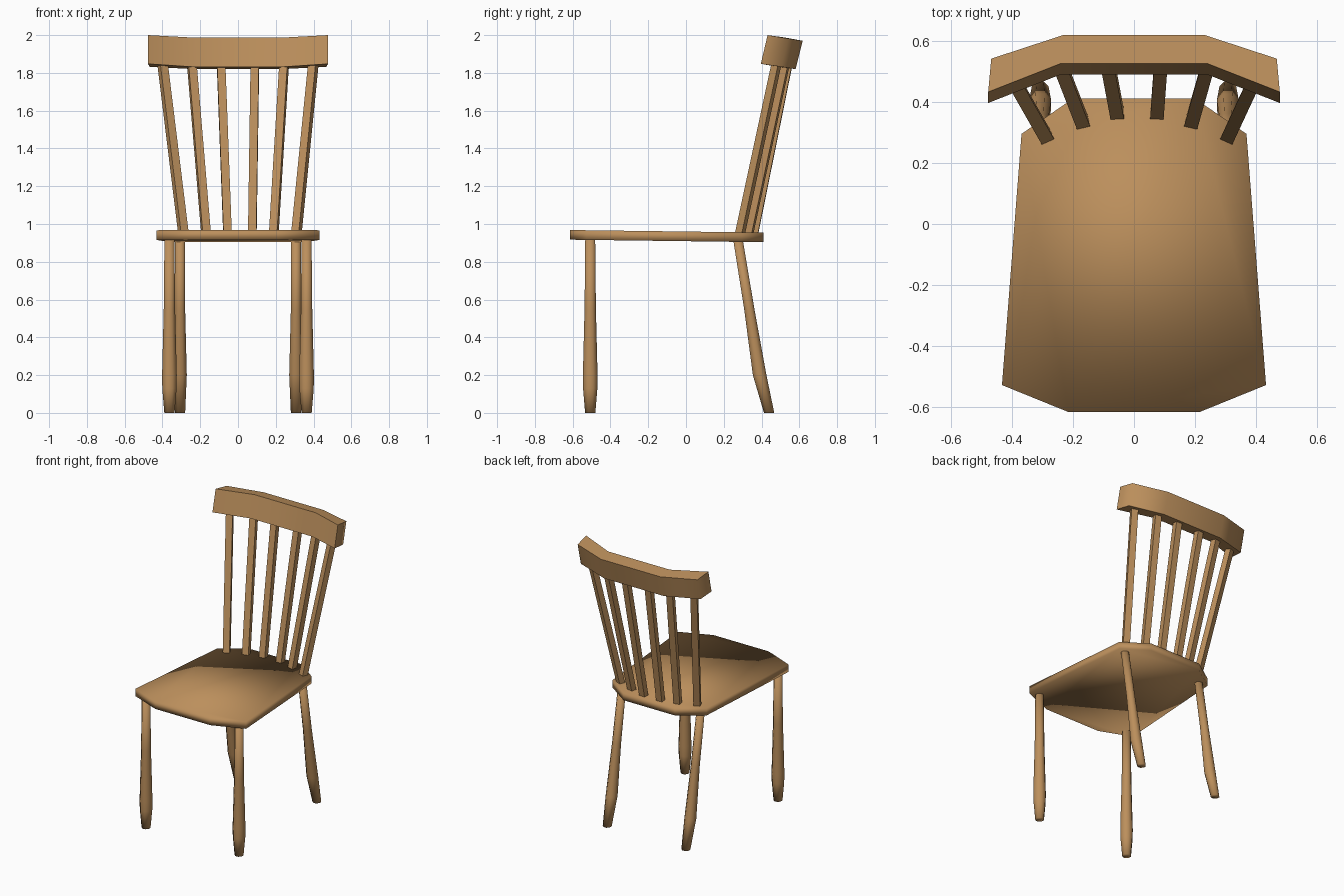
import bpy, bmesh
from math import cos, sin, pi, radians

if "Cube" in bpy.data.objects:
    bpy.data.objects.remove(bpy.data.objects["Cube"])

wood = bpy.data.materials.new("warm wood")
wood.diffuse_color = (0.50, 0.275, 0.107, 1)
wood.use_nodes = True
wood.node_tree.nodes["Principled BSDF"].inputs["Base Color"].default_value = wood.diffuse_color


def loft(name, rings, smooth=True):
    """Skin a closed solid through rings that share a vertex count."""
    bm = bmesh.new()
    loops = [[bm.verts.new(p) for p in ring] for ring in rings]
    n = len(loops[0])
    for a, b in zip(loops, loops[1:]):
        for i in range(n):
            j = (i + 1) % n
            bm.faces.new((a[i], a[j], b[j], b[i]))
    bm.faces.new(loops[0][::-1])
    bm.faces.new(loops[-1])
    bmesh.ops.recalc_face_normals(bm, faces=bm.faces)
    for f in bm.faces:
        f.smooth = smooth
    mesh = bpy.data.meshes.new(name)
    bm.to_mesh(mesh)
    bm.free()
    mesh.materials.append(wood)
    ob = bpy.data.objects.new(name, mesh)
    bpy.context.collection.objects.link(ob)
    return ob


# Seat: tapered eight-sided board, tilted slightly to the back
half = [(0.215, -0.615), (0.432, -0.527), (0.368, 0.295), (0.20, 0.41)]
outline = half + [(-x, y) for x, y in reversed(half)]
tilt = lambda y: -0.013 * (y + 0.615)
loft("seat", [[(x, y, z + tilt(y)) for x, y in outline] for z in (0.917, 0.968)])

# Legs: octagonal turned posts; sections are (z, y, radius)
front = [(0, -0.507, 0.028), (0.13, -0.507, 0.039), (0.20, -0.507, 0.040),
         (0.55, -0.507, 0.031), (0.93, -0.507, 0.027)]
back = [(0, 0.44, 0.028), (0.20, 0.39, 0.037),
        (0.55, 0.335, 0.028), (0.93, 0.273, 0.026)]


def leg(name, x, sections):
    rings = []
    for z, y, r in sections:
        ring = [pi / 8 + k * pi / 4 for k in range(8)]
        rings.append([(x + 1.05 * r * cos(a), y + 1.05 * r * sin(a), z) for a in ring])
    loft(name, rings)


for side, label in ((-1, "left"), (1, "right")):
    leg("front_leg_" + label, side * 0.363, front)
    leg("back_leg_" + label, side * 0.307, back)

# Back spindles: (bottom x, bottom y, top x, top y, turn in degrees)
spindles = [(0.066, 0.364, 0.089, 0.54, 3), (0.18, 0.335, 0.243, 0.522, 13),
            (0.30, 0.288, 0.397, 0.475, 24)]
w, d = 0.022, 0.020
for side, label in ((-1, "left"), (1, "right")):
    for i, (bx, by, tx, ty, turn) in enumerate(spindles):
        a = radians(-side * turn)
        rings = []
        for t in (-0.03, 1.04):  # ends sink into the seat and the rail
            x = side * (bx + (tx - bx) * t) + 0.01 * (1 - t)
            y = by + (ty - by) * t
            z = 0.96 + 0.87 * t
            rings.append([(x + u * cos(a) - v * sin(a), y + u * sin(a) + v * cos(a), z)
                          for u, v in ((-w, -d), (w, -d), (w, d), (-w, d))])
        loft(f"spindle_{label}_{i + 1}", rings, smooth=False)

# Crest rail: leaning rectangle swept round three straight runs
end = [(0.477, 0.396, 1.848), (0.477, 0.432, 2.0), (0.467, 0.541, 1.982), (0.467, 0.505, 1.832)]
mid = [(0.24, 0.489, 1.832), (0.24, 0.525, 1.987), (0.232, 0.618, 1.970), (0.232, 0.580, 1.820)]
flip = lambda ring: [(-x, y, z) for x, y, z in ring]
rail = loft("crest_rail", [flip(end), flip(mid), mid, end])
bpy.context.view_layer.objects.active = rail
rail.select_set(True)
bpy.ops.object.shade_smooth_by_angle(angle=radians(80))
